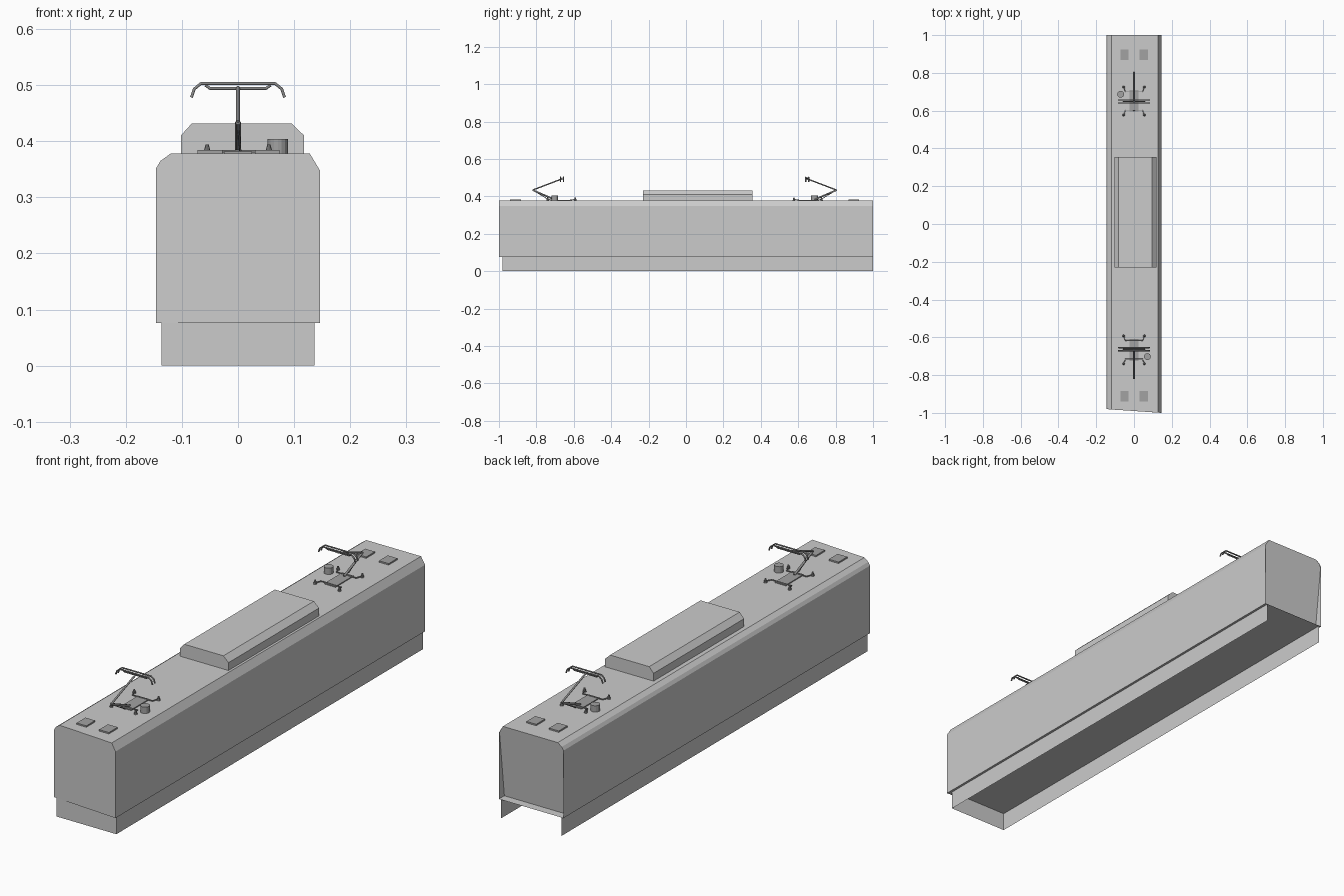
import bpy, bmesh
from mathutils import Vector

cube = bpy.data.objects.get("Cube")
if cube:
    bpy.data.objects.remove(cube)


def material(name, value):
    m = bpy.data.materials.new(name)
    m.use_nodes = True
    color = (value, value, value, 1)
    m.diffuse_color = color
    m.node_tree.nodes["Principled BSDF"].inputs["Base Color"].default_value = color
    return m


BODY = material("light grey paint", 0.6)
FITTING = material("mid grey fittings", 0.36)
METAL = material("dark grey metal", 0.25)
ROOF = 0.378
FLOOR = 0.076


def finish(name, bm, mat):
    bmesh.ops.recalc_face_normals(bm, faces=bm.faces)
    mesh = bpy.data.meshes.new(name)
    bm.to_mesh(mesh)
    bm.free()
    mesh.materials.append(mat)
    obj = bpy.data.objects.new(name, mesh)
    bpy.context.collection.objects.link(obj)
    return obj


def loft(name, profile, front, back, mat):
    """Sweep an x-z profile along y; front and back give y for each point."""
    bm = bmesh.new()
    a = [bm.verts.new((x, front(x, z), z)) for x, z in profile]
    b = [bm.verts.new((x, back(x, z), z)) for x, z in profile]
    bm.faces.new(a)
    bm.faces.new(b)
    for i in range(len(a)):
        j = (i + 1) % len(a)
        bm.faces.new((a[i], a[j], b[j], b[i]))
    return finish(name, bm, mat)


def box(name, x, y, z, mat):
    profile = [(x[0], z[0]), (x[1], z[0]), (x[1], z[1]), (x[0], z[1])]
    return loft(name, profile, lambda *_: y[0], lambda *_: y[1], mat)


def cone(name, center, r1, r2, height, sides, mat):
    bm = bmesh.new()
    bmesh.ops.create_cone(bm, cap_ends=True, segments=sides, radius1=r1, radius2=r2, depth=height)
    bmesh.ops.translate(bm, verts=bm.verts, vec=Vector(center) + Vector((0, 0, height / 2)))
    return finish(name, bm, mat)


def tube(name, points, radius, mat):
    curve = bpy.data.curves.new(name, "CURVE")
    curve.dimensions = "3D"
    curve.bevel_depth = radius
    curve.bevel_resolution = 1
    curve.use_fill_caps = True
    spline = curve.splines.new("POLY")
    spline.points.add(len(points) - 1)
    for p, co in zip(spline.points, points):
        p.co = (*co, 1)
    curve.materials.append(mat)
    obj = bpy.data.objects.new(name, curve)
    bpy.context.collection.objects.link(obj)
    return obj


# Body shell with uneven roof chamfers and a slightly skewed front
outline = [(-0.146, FLOOR), (0.146, FLOOR), (0.146, 0.348), (0.128, ROOF),
           (-0.12, ROOF), (-0.138, 0.365), (-0.146, 0.352)]


def skewed_front(x, z):
    return -0.99 - 0.01 * x / 0.146


body = loft("body_shell", outline, skewed_front, lambda x, z: 1.0, BODY)
bm = bmesh.new()
bm.from_mesh(body.data)
rear_face = [f for f in bm.faces if all(v.co.y > 0.99 for v in f.verts)]
bmesh.ops.delete(bm, geom=rear_face, context="FACES_ONLY")
bm.to_mesh(body.data)
bm.free()

# Rear panel leaning inwards towards the floor
bm = bmesh.new()
bm.faces.new([bm.verts.new((x, 1.0 - 0.035 * (ROOF - z) / (ROOF - FLOOR), z)) for x, z in outline])
finish("rear_panel", bm, BODY)

# Skirt, open at the bottom and the rear
bm = bmesh.new()
path = [(-0.136, 1.0), (-0.136, -0.98), (0.136, -0.98), (0.136, 1.0)]
low = [bm.verts.new((x, y, 0)) for x, y in path]
high = [bm.verts.new((x, y, FLOOR)) for x, y in path]
for i in range(3):
    bm.faces.new((low[i], low[i + 1], high[i + 1], high[i]))
finish("skirt", bm, BODY)

# Roof equipment box
loft("roof_equipment_box",
     [(-0.102, ROOF), (0.118, ROOF), (0.118, 0.41), (0.095, 0.432), (-0.082, 0.432), (-0.102, 0.41)],
     lambda *_: -0.23, lambda *_: 0.355, BODY)

# Roof fittings at both ends; the rear set is turned half round
for end, s in (("front", 1), ("rear", -1)):
    shift = 0 if s == 1 else -0.015

    def at(x, y, z):
        return (s * x, s * y + shift, z)

    def span(a, b, offset=0):
        return sorted((s * a + offset, s * b + offset))

    for side, x in (("right", -0.05), ("left", 0.052)):
        box(f"{end}_roof_hatch_{side}", (x - 0.022, x + 0.022), span(-0.94, -0.883, shift),
            (ROOF, ROOF + 0.006), FITTING)

    cone(f"{end}_roof_drum", at(0.071, -0.702, ROOF), 0.018, 0.018, 0.026, 16, FITTING)
    box(f"{end}_pantograph_base", (-0.025, 0.025), span(-0.725, -0.61, shift), (ROOF, 0.382), FITTING)

    # Curved mounting bars on insulators
    for label, tip, mid in (("outer", -0.74, -0.715), ("inner", -0.592, -0.617)):
        tube(f"{end}_mount_bar_{label}",
             [at(-0.055, tip, 0.383), at(-0.045, mid, 0.382), at(0, mid, 0.382),
              at(0.045, mid, 0.382), at(0.055, tip, 0.383)], 0.0025, METAL)
        for x in (-0.055, 0.055):
            cone(f"{end}_insulator_{label}", at(x, tip, ROOF), 0.007, 0.003, 0.016, 8, METAL)

    # Folding arms
    elbow = at(0, -0.82, 0.434)
    tube(f"{end}_lower_arm", [at(0, -0.70, 0.382), elbow], 0.005, METAL)
    tube(f"{end}_guide_rod", [at(0.004, -0.735, 0.383), elbow], 0.002, METAL)
    tube(f"{end}_upper_arm", [elbow, at(0, -0.66, 0.495)], 0.004, METAL)

    # Contact head with drooping horns
    for y in (-0.655, -0.671):
        tube(f"{end}_contact_strip",
             [at(-0.083, y, 0.478), at(-0.078, y, 0.493), at(-0.066, y, 0.503),
              at(0.066, y, 0.503), at(0.078, y, 0.493), at(0.083, y, 0.478)], 0.003, METAL)
    tube(f"{end}_head_bar",
         [at(-0.058, -0.663, 0.500), at(-0.05, -0.663, 0.494),
          at(0.05, -0.663, 0.494), at(0.058, -0.663, 0.500)], 0.003, METAL)
